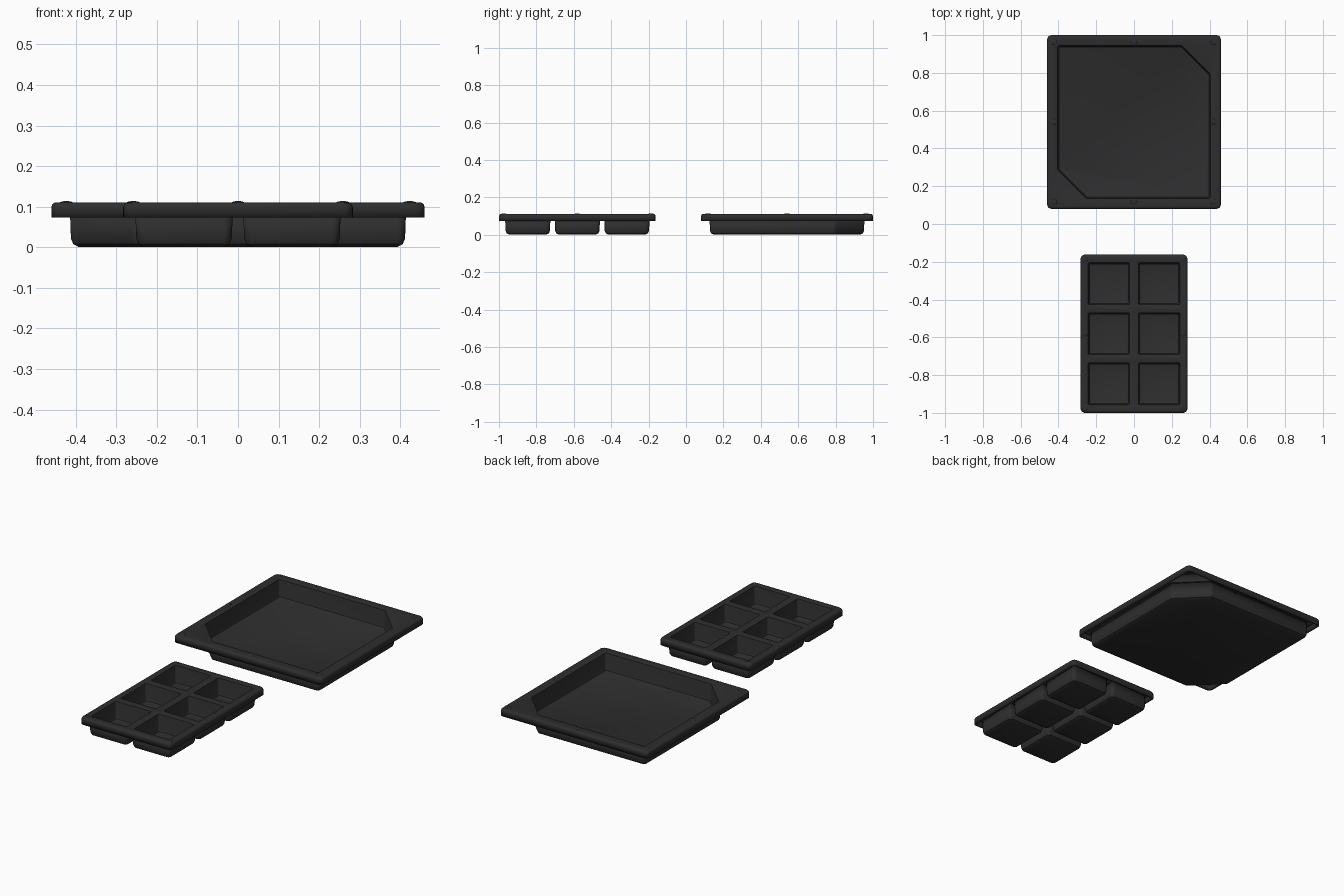
import bpy, bmesh, math
from mathutils import Vector

if "Cube" in bpy.data.objects:
    bpy.data.objects.remove(bpy.data.objects["Cube"])

plastic = bpy.data.materials.new("black_plastic")
plastic.diffuse_color = (0.027, 0.027, 0.027, 1)
plastic.use_nodes = True
plastic.node_tree.nodes["Principled BSDF"].inputs["Base Color"].default_value = plastic.diffuse_color
TOP = 0.111


def inset(points, d):
    """Move every side of a convex counter-clockwise polygon inwards by d."""
    out, n = [], len(points)
    for i in range(n):
        p = Vector(points[i])
        a = (p - Vector(points[i - 1])).normalized()
        b = (Vector(points[(i + 1) % n]) - p).normalized()
        na, nb = Vector((-a.y, a.x)), Vector((-b.y, b.x))
        out.append(p + (na + nb) * (d / (1 + na.dot(nb))))
    return out


def rounded(points, r, seg=5):
    """Replace each corner with a small arc."""
    out, n = [], len(points)
    for i in range(n):
        p = Vector(points[i])
        a = (Vector(points[i - 1]) - p).normalized()
        b = (Vector(points[(i + 1) % n]) - p).normalized()
        half = a.angle(b) / 2
        centre = p + (a + b).normalized() * (r / math.sin(half))
        t = r / math.tan(half)
        s, e = p + a * t - centre, p + b * t - centre
        turn = math.pi - 2 * half
        for k in range(seg + 1):
            ang = math.atan2(s.y, s.x) + turn * k / seg
            out.append(centre + Vector((math.cos(ang), math.sin(ang))) * r)
    return out


def rect(cx, cy, hx, hy):
    return [(cx - hx, cy - hy), (cx + hx, cy - hy), (cx + hx, cy + hy), (cx - hx, cy + hy)]


def stack(bm, poly, r, profile, cap=False):
    """Stack rings given as (inset, z); return the edges of the first ring."""
    rings = [[bm.verts.new((p.x, p.y, z)) for p in rounded(inset(poly, d), r)] for d, z in profile]
    n = len(rings[0])
    for lo, hi in zip(rings, rings[1:]):
        for i in range(n):
            j = (i + 1) % n
            bm.faces.new((lo[i], lo[j], hi[j], hi[i]))
    if cap:
        bm.faces.new(rings[-1])
    return [bm.edges.get((rings[0][i], rings[0][(i + 1) % n])) for i in range(n)]


def make_tray(name, outline, pockets):
    bm = bmesh.new()
    # rolled rim and hanging lip
    edges = stack(bm, outline, 0.024, [(0.012, TOP), (0.006, 0.1095), (0.002, 0.105),
                                       (0.0, 0.099), (0.0, 0.073)])
    # sunken pockets with soft floor corners
    for pocket in pockets:
        edges += stack(bm, pocket, 0.008, [(-0.004, TOP), (-0.001, 0.1095), (0.0, 0.106),
                                           (0.003, 0.024), (0.006, 0.016), (0.014, 0.012)], True)
    # flat top joining rim and pockets
    bmesh.ops.triangle_fill(bm, edges=edges, use_beauty=True, use_dissolve=False, normal=(0, 0, 1))
    bmesh.ops.recalc_face_normals(bm, faces=bm.faces)
    flat = [f for f in bm.faces if f.calc_center_median().z > TOP - 1e-4]
    if sum(f.normal.z for f in flat) < 0:
        bmesh.ops.reverse_faces(bm, faces=bm.faces)
    ob = finish(bm, name)
    mod = ob.modifiers.new("wall", 'SOLIDIFY')
    mod.thickness, mod.offset = 0.012, -1
    smooth(ob)


def finish(bm, name):
    me = bpy.data.meshes.new(name)
    bm.to_mesh(me)
    bm.free()
    me.materials.append(plastic)
    ob = bpy.data.objects.new(name, me)
    bpy.context.collection.objects.link(ob)
    return ob


def smooth(ob):
    bpy.ops.object.select_all(action='DESELECT')
    ob.select_set(True)
    bpy.context.view_layer.objects.active = ob
    bpy.ops.object.shade_smooth_by_angle(angle=math.radians(35))


def make_studs(name, spots):
    """Low stacking studs on the rim."""
    bm = bmesh.new()
    for x, y in spots:
        new = bmesh.ops.create_uvsphere(bm, u_segments=16, v_segments=8, radius=1)["verts"]
        for v in new:
            v.co = (x + v.co.x * 0.016, y + v.co.y * 0.016, TOP - 0.001 + v.co.z * 0.004)
    smooth(finish(bm, name))


# large square tray, two opposite corners cut
Y, H, C = 0.54, 0.403, 0.15
big = [(-H + C, Y - H), (H, Y - H), (H, Y + H - C), (H - C, Y + H), (-H, Y + H), (-H, Y - H + C)]
make_tray("square_tray", rect(0, Y, 0.46, 0.46), [big])
make_studs("square_tray_studs", [(i * 0.423, Y + j * 0.423) for i in (-1, 0, 1)
                                 for j in (-1, 0, 1) if i or j])

# small six-cell tray
make_tray("cell_tray", rect(0, -0.581, 0.283, 0.419),
          [rect(x, -0.581 + j * 0.265, 0.109, 0.11) for x in (-0.133, 0.133) for j in (-1, 0, 1)])
make_studs("cell_tray_studs", [(i * 0.258, -0.581 + j * 0.394) for i in (-1, 1) for j in (-1, 0, 1)])
